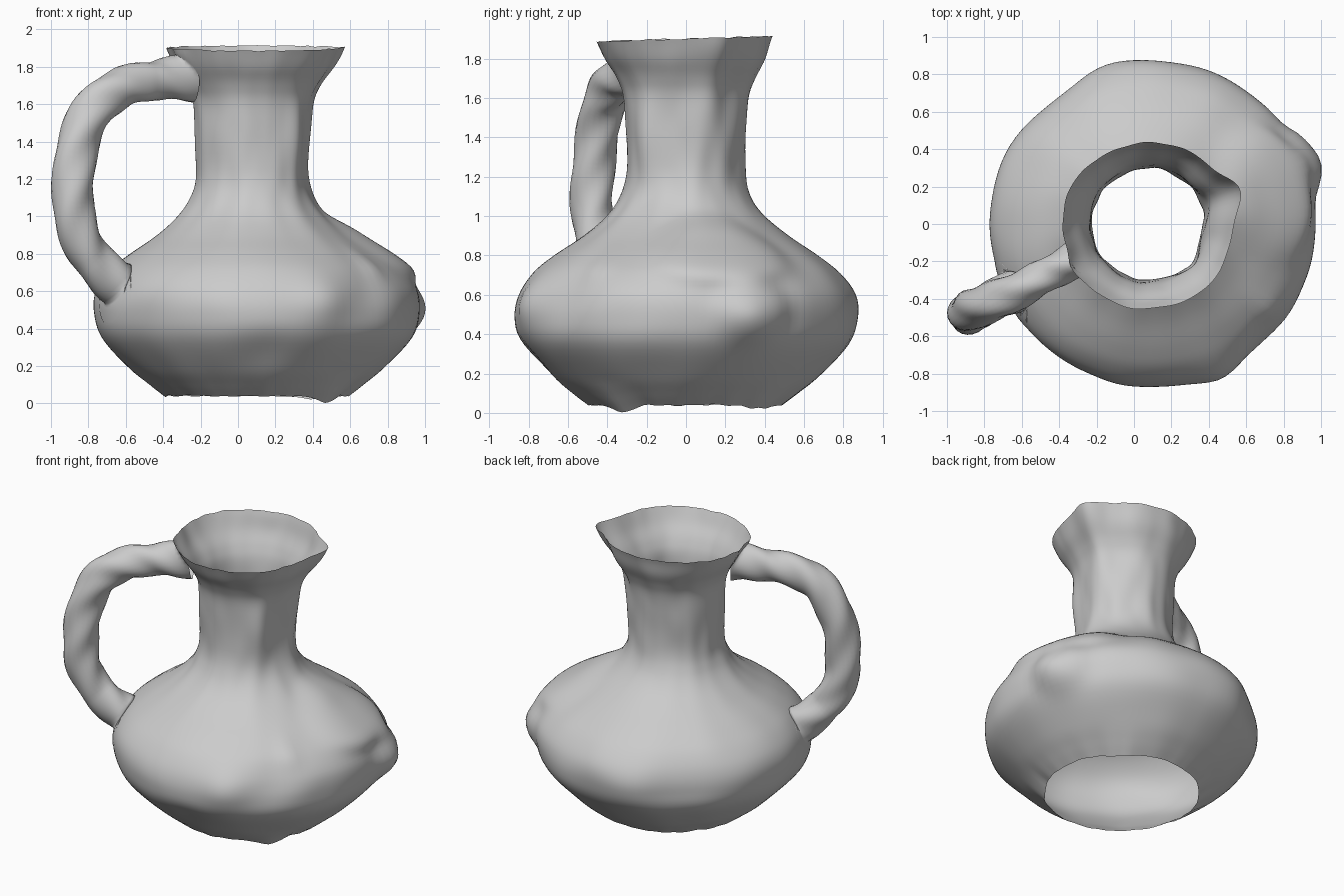
import bpy, bmesh
from math import sin, cos, pi, exp, atan2, degrees, hypot
from mathutils import Vector, noise

cube = bpy.data.objects.get("Cube")
if cube:
    bpy.data.objects.remove(cube)

clay = bpy.data.materials.new("grey clay")
clay.use_nodes = True
clay.diffuse_color = (0.6, 0.6, 0.6, 1)
clay.node_tree.nodes["Principled BSDF"].inputs["Base Color"].default_value = (0.6, 0.6, 0.6, 1)


def spline(points, steps):
    """Smooth curve through the points."""
    p = [Vector(q) for q in points]
    p = [2 * p[0] - p[1]] + p + [2 * p[-1] - p[-2]]
    out = []
    for i in range(1, len(p) - 2):
        a, b, c, d = p[i - 1:i + 3]
        for s in range(steps):
            t = s / steps
            out.append(0.5 * (2 * b + (c - a) * t + (2 * a - 5 * b + 4 * c - d) * t ** 2
                              + (3 * b - a - 3 * c + d) * t ** 3))
    return out + [p[-2]]


def loft(name, rings):
    """Skin closed rings of points into one smooth open object."""
    bm = bmesh.new()
    loops = [[bm.verts.new(v) for v in ring] for ring in rings]
    n = len(loops[0])
    for lo, hi in zip(loops, loops[1:]):
        for j in range(n):
            k = (j + 1) % n
            bm.faces.new((lo[j], lo[k], hi[k], hi[j]))
    mesh = bpy.data.meshes.new(name)
    bm.to_mesh(mesh)
    bm.free()
    mesh.materials.append(clay)
    mesh.shade_smooth()
    obj = bpy.data.objects.new(name, mesh)
    bpy.context.collection.objects.link(obj)
    return obj


# Jug profile: radius, height
profile = spline([(0.49, 0.04), (0.57, 0.1), (0.68, 0.19), (0.83, 0.35), (0.87, 0.48),
                  (0.855, 0.6), (0.78, 0.71), (0.67, 0.8), (0.52, 0.9), (0.40, 1.0),
                  (0.33, 1.1), (0.30, 1.22), (0.305, 1.42), (0.315, 1.6), (0.35, 1.7),
                  (0.41, 1.8), (0.455, 1.9)], 5)

# Worn lumps and dents: angle, height, angular reach, height reach, amount, edge power
lumps = [(14, 0.82, 30, 0.17, 0.08, 5), (23, 0.52, 12, 0.16, 0.06, 4),
         (21, 0.5, 6, 0.08, 0.025, 2),
         (20, 1.9, 12, 0.16, 0.06, 2), (20, 1.62, 12, 0.2, 0.03, 2),
         (-46, 1.4, 12, 0.28, 0.025, 2), (-15, 1.3, 14, 0.3, -0.015, 2),
         (-66, 0.55, 9, 0.16, 0.04, 2), (-45, 0.6, 11, 0.13, -0.025, 2),
         (-85, 0.3, 9, 0.1, -0.02, 2), (-36, 0.74, 5, 0.08, 0.025, 2),
         (107, 0.5, 11, 0.2, 0.02, 2), (128, 0.5, 14, 0.2, -0.03, 2),
         (95, 1.9, 40, 0.1, -0.02, 2), (211, 1.88, 10, 0.08, 0.02, 2)]


def axis_x(z):
    return 0.1 - 0.025 * min(1, max(0, (z - 0.6) / 0.5))


def wall_radius(a, z):
    """Distance of the worn wall from the jug's axis."""
    for lo, hi in zip(profile, profile[1:]):
        if z <= hi.y:
            break
    t = min(1, max(0, (z - lo.y) / (hi.y - lo.y)))
    r = lo.x + t * (hi.x - lo.x)
    for angle, h, da, dh, amount, power in lumps:
        d = (degrees(a) - angle + 180) % 360 - 180
        r += amount * exp(-hypot(d / da, (z - h) / dh) ** power)
    return r + 0.012 * noise.noise(Vector((3 * cos(a), 3 * sin(a), 4 * z)))


# Jug wall, an open shell with ragged rim and broken base
SIDES = 112
wall = []
for _, z in profile:
    ring = []
    for j in range(SIDES):
        a = 2 * pi * j / SIDES
        deg = j * 360 / SIDES
        rad = wall_radius(a, z)
        rim = max(0, (z - 1.75) / 0.15)
        foot = max(0, 1 - (z - 0.04) / 0.12)
        ragged = noise.noise(Vector((6 * cos(a), 6 * sin(a), 9)))
        dip = exp(-((deg - 319) / 11) ** 2) + 0.5 * exp(-((deg - 50) / 16) ** 2)
        zz = z + rim * (0.014 * sin(a) + 0.008 * ragged) + foot * (0.01 * ragged - 0.035 * dip)
        ring.append((axis_x(z) + rad * cos(a), rad * sin(a), max(0, zz)))
    wall.append(ring)
loft("jug_wall", wall)

# Twisted handle, its flared ends spread against the wall
path = spline([(-0.25, -0.16, 1.745), (-0.38, -0.225, 1.735), (-0.50, -0.29, 1.72),
               (-0.63, -0.36, 1.685), (-0.76, -0.415, 1.59), (-0.85, -0.45, 1.41),
               (-0.88, -0.475, 1.2), (-0.875, -0.475, 1.0), (-0.81, -0.44, 0.82),
               (-0.70, -0.385, 0.69), (-0.57, -0.32, 0.6), (-0.44, -0.26, 0.56)], 8)
side = Vector((0.45, -0.89, 0)).normalized()
handle = []
for i, c in enumerate(path):
    tangent = (path[min(i + 1, len(path) - 1)] - path[max(i - 1, 0)]).normalized()
    across = side.cross(tangent).normalized()
    t = i / (len(path) - 1)
    flare = 0.035 * max(0, 1 - t / 0.15) + 0.05 * max(0, (t - 0.75) / 0.25)
    thick = 0.093 + 0.02 * sin(pi * t) + flare
    width = min(0.95, 0.8 + 0.4 * t)
    ring = []
    for j in range(24):
        a = 2 * pi * j / 24
        rad = thick * (1 + 0.06 * cos(3 * a - 42 * t))
        v = c + rad * (cos(a) * across + width * sin(a) * side)
        v.x = max(v.x, -1)
        dx = v.x - axis_x(v.z)
        ang = atan2(v.y, dx)
        keep = max(hypot(dx, v.y), wall_radius(ang, v.z) + 0.002)
        ring.append((axis_x(v.z) + keep * cos(ang), keep * sin(ang), v.z))
    handle.append(ring)
loft("twisted_handle", handle[::-1])
